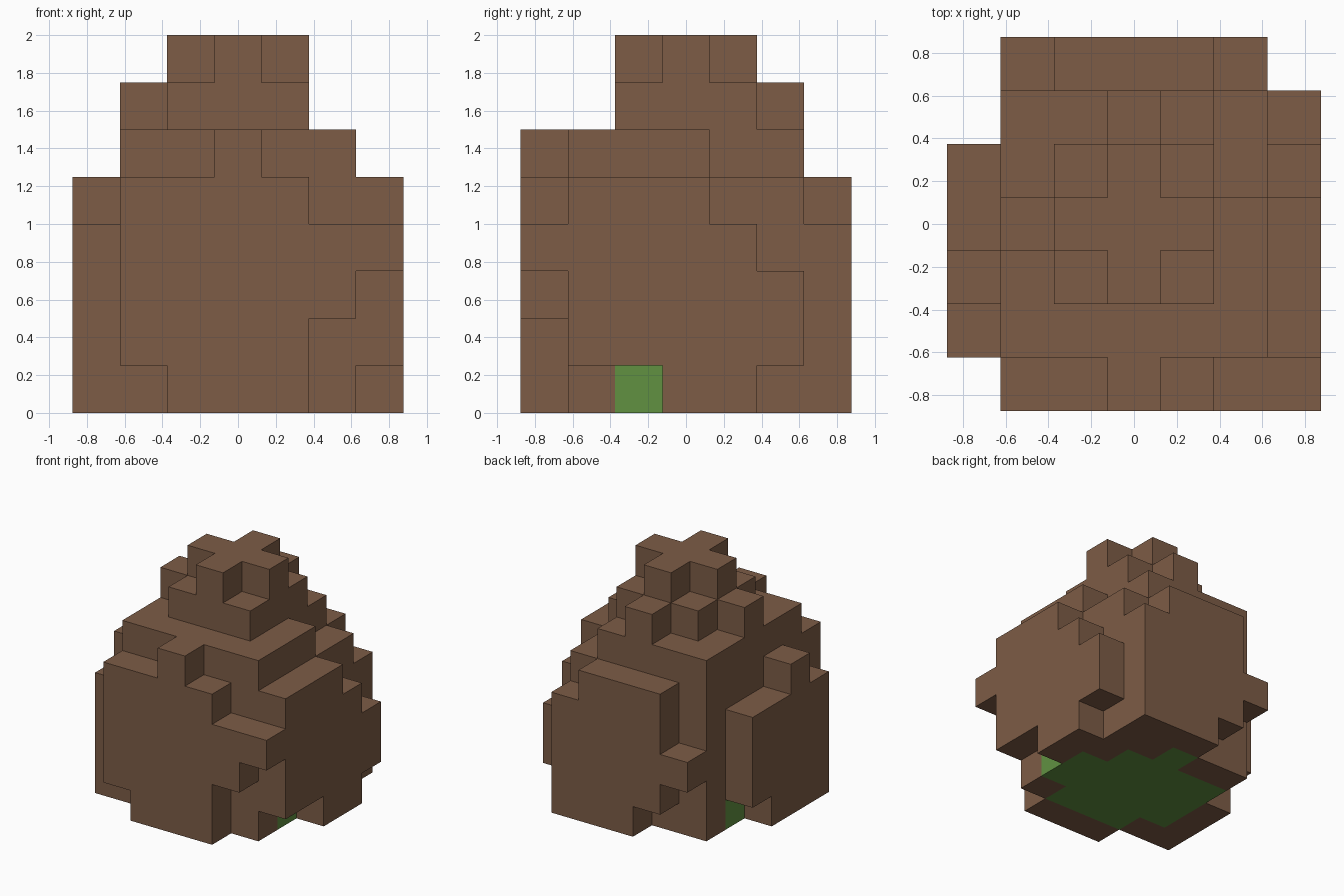
import bpy, bmesh
from mathutils import Vector

if "Cube" in bpy.data.objects:
    bpy.data.objects.remove(bpy.data.objects["Cube"], do_unlink=True)

CELL = 0.25
cells = {}  # (i, j, k) -> part name


def fill(part, i, j, k):
    """Fill an inclusive range of grid blocks on each axis."""
    for a in range(i[0], i[1] + 1):
        for b in range(j[0], j[1] + 1):
            for c in range(k[0], k[1] + 1):
                cells[a, b, c] = part


def material(name, rgb):
    m = bpy.data.materials.new(name)
    m.use_nodes = True
    colour = (*rgb, 1)
    m.diffuse_color = colour
    m.node_tree.nodes["Principled BSDF"].inputs["Base Color"].default_value = colour
    return m


S = "mound"

# Central body with a notch in its upper back corner
fill(S, (1, 5), (1, 5), (0, 5))
for j in (4, 5):
    del cells[5, j, 5]

# Stepped crown topped by a cross
fill(S, (2, 4), (2, 4), (6, 6))
fill(S, (1, 1), (3, 3), (6, 6))
fill(S, (3, 3), (5, 5), (6, 6))
fill(S, (2, 4), (3, 3), (7, 7))
fill(S, (3, 3), (2, 4), (7, 7))

# Front layer: column -> height range
for i, k in {1: (1, 4), 2: (0, 4), 3: (0, 5), 4: (0, 4), 5: (2, 3), 6: (3, 3)}.items():
    fill(S, (i, i), (0, 0), k)

# Back layer
for i, k in {1: (2, 2), 2: (1, 4), 3: (0, 4), 4: (0, 4), 5: (0, 3)}.items():
    fill(S, (i, i), (6, 6), k)

# Layer on the +x side
for j, k in {1: (1, 4), 2: (1, 4), 3: (0, 4), 4: (0, 3), 5: (1, 2)}.items():
    fill(S, (6, 6), (j, j), k)

# Layer on the -x side
for j, k in {1: (0, 3), 2: (0, 4), 3: (0, 3), 4: (1, 3)}.items():
    fill(S, (0, 0), (j, j), k)

# Green base inside the lowest level
for j, i in {1: (2, 4), 2: (1, 5), 3: (1, 5), 4: (1, 4), 5: (3, 3)}.items():
    fill("green_base", i, (j, j), (0, 0))


def build(part, mat):
    """Skin the outside faces of one part's blocks and merge flat areas."""
    bm = bmesh.new()
    for cell in [c for c, p in cells.items() if p == part]:
        for axis in range(3):
            for sign in (-1, 1):
                n = Vector((0, 0, 0))
                n[axis] = sign
                if tuple(int(a + b) for a, b in zip(cell, n)) in cells:
                    continue
                u, v = Vector((0, 0, 0)), Vector((0, 0, 0))
                u[(axis + 1) % 3] = 0.5
                v[(axis + 2) % 3] = 0.5 * sign
                mid = Vector(cell) + Vector((-3, -3, 0.5)) + n * 0.5
                corners = (mid - u - v, mid + u - v, mid + u + v, mid - u + v)
                bm.faces.new([bm.verts.new(p * CELL) for p in corners])
    bmesh.ops.remove_doubles(bm, verts=bm.verts, dist=0.001)
    bmesh.ops.dissolve_limit(bm, angle_limit=0.01, verts=bm.verts, edges=bm.edges)
    mesh = bpy.data.meshes.new(part)
    bm.to_mesh(mesh)
    bm.free()
    mesh.materials.append(mat)
    bpy.context.collection.objects.link(bpy.data.objects.new(part, mesh))


build(S, material("brown", (0.205, 0.107, 0.061)))
build("green_base", material("green", (0.119, 0.283, 0.053)))
